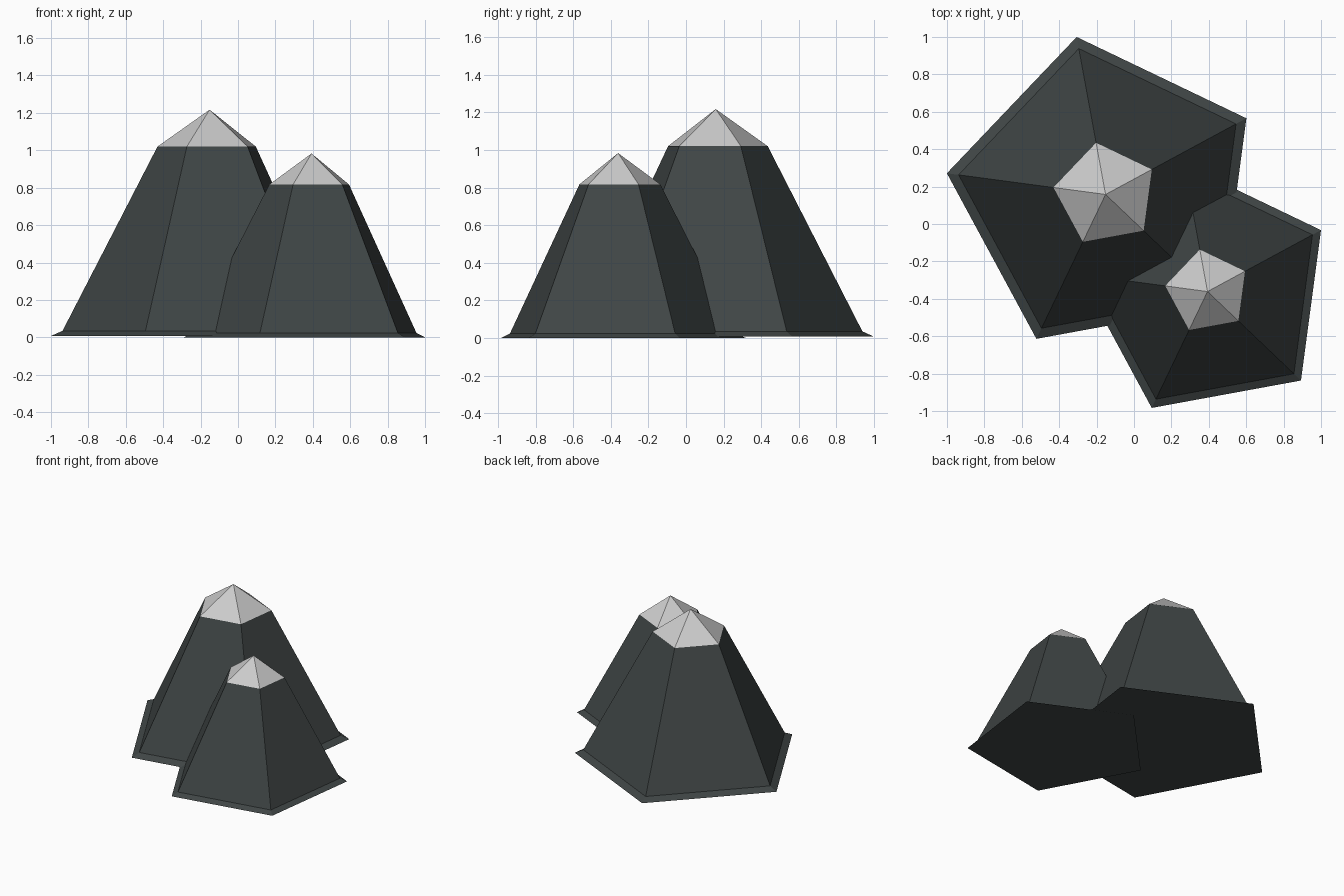
import bpy, bmesh
from math import cos, sin, radians

if "Cube" in bpy.data.objects:
    bpy.data.objects.remove(bpy.data.objects["Cube"])

SIDES = 5
TURN = radians(28.4)


def material(name, color):
    mat = bpy.data.materials.new(name)
    mat.diffuse_color = (*color, 1)
    mat.use_nodes = True
    mat.node_tree.nodes["Principled BSDF"].inputs["Base Color"].default_value = mat.diffuse_color
    return mat


rock = material("dark_rock", (0.05, 0.06, 0.06))
snow = material("pale_snow", (0.58, 0.58, 0.58))


def peak(name, cx, cy, rings, tip):
    """Five-sided mountain: foot, skirt and snow-line rings (radius, z), plus a tip."""
    bm = bmesh.new()
    loops = []
    for r, z in rings:
        angles = [TURN + radians(360 / SIDES * i) for i in range(SIDES)]
        loops.append([bm.verts.new((cx + r * cos(a), cy + r * sin(a), z)) for a in angles])
    # rock underside and slopes
    bm.faces.new(loops[0][::-1])
    for low, high in zip(loops, loops[1:]):
        for i in range(SIDES):
            j = (i + 1) % SIDES
            bm.faces.new((low[i], low[j], high[j], high[i]))
    # snow cap
    top = bm.verts.new((cx, cy, tip))
    for i in range(SIDES):
        face = bm.faces.new((loops[-1][i], loops[-1][(i + 1) % SIDES], top))
        face.material_index = 1
    mesh = bpy.data.meshes.new(name)
    bm.to_mesh(mesh)
    bm.free()
    mesh.materials.append(rock)
    mesh.materials.append(snow)
    obj = bpy.data.objects.new(name, mesh)
    bpy.context.collection.objects.link(obj)
    return obj


# tall rear peak and smaller front peak
peak("large_mountain", -0.152, 0.158, [(0.856, 0.007), (0.793, 0.035), (0.281, 1.02)], 1.217)
peak("small_mountain", 0.393, -0.361, [(0.69, 0.0), (0.638, 0.023), (0.228, 0.817)], 0.983)
